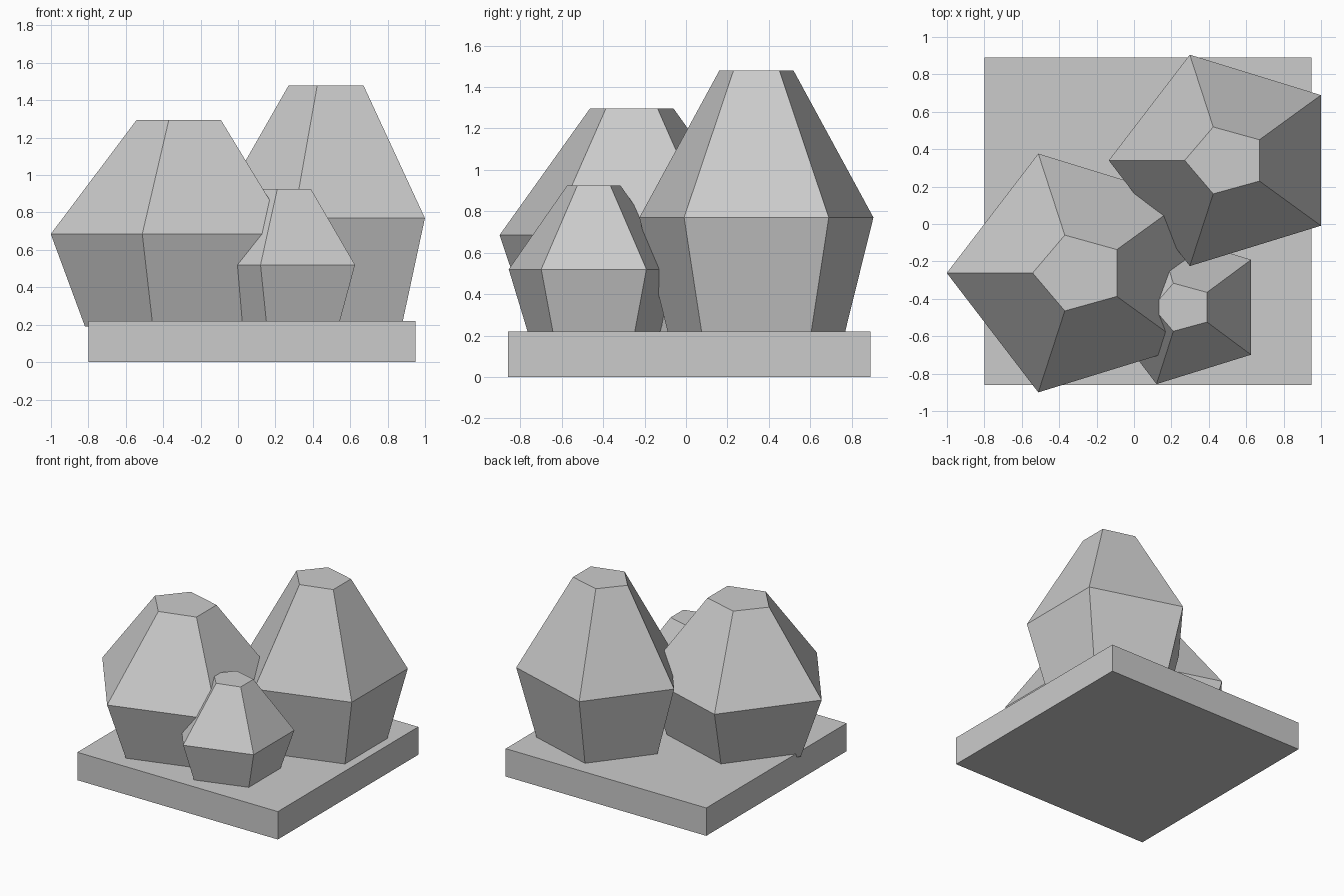
import bpy, bmesh, math

if "Cube" in bpy.data.objects:
    bpy.data.objects.remove(bpy.data.objects["Cube"])

stone = bpy.data.materials.new("plain grey")
stone.diffuse_color = (0.6, 0.6, 0.6, 1)
stone.use_nodes = True
stone.node_tree.nodes["Principled BSDF"].inputs["Base Color"].default_value = stone.diffuse_color


def add_object(name, bm):
    bmesh.ops.recalc_face_normals(bm, faces=bm.faces[:])
    mesh = bpy.data.meshes.new(name)
    bm.to_mesh(mesh)
    bm.free()
    mesh.materials.append(stone)
    obj = bpy.data.objects.new(name, mesh)
    bpy.context.collection.objects.link(obj)
    return obj


def crystal(name, cx, cy, rings):
    """Five-sided faceted lump; rings are (z, x radius, y radius), bottom to top."""
    bm = bmesh.new()
    loops = []
    for z, rx, ry in rings:
        angles = [math.pi + i * math.tau / 5 for i in range(5)]
        loops.append([bm.verts.new((cx + rx * math.cos(a), cy + ry * math.sin(a), z))
                      for a in angles])
    for lo, hi in zip(loops, loops[1:]):
        for i in range(5):
            j = (i + 1) % 5
            bm.faces.new((lo[i], lo[j], hi[j], hi[i]))
    bm.faces.new(loops[0][::-1])
    bm.faces.new(loops[-1])
    return add_object(name, bm)


# Square base slab
bm = bmesh.new()
bmesh.ops.create_cube(bm, size=1)
for v in bm.verts:
    v.co.x = 0.075 + v.co.x * 1.75
    v.co.y = 0.015 + v.co.y * 1.75
    v.co.z = 0.11 + v.co.z * 0.22
add_object("base_slab", bm)

# Three crystals: wide waist, narrow flat top, tucked-in foot
crystal("left_crystal", -0.293, -0.262,
        [(0.19, 0.525, 0.495), (0.685, 0.708, 0.671), (1.295, 0.249, 0.213)])
crystal("tall_back_crystal", 0.492, 0.34,
        [(0.19, 0.473, 0.443), (0.77, 0.627, 0.594), (1.48, 0.221, 0.188)])
crystal("small_front_crystal", 0.26, -0.445,
        [(0.19, 0.342, 0.327), (0.52, 0.452, 0.432), (0.925, 0.161, 0.135)])
